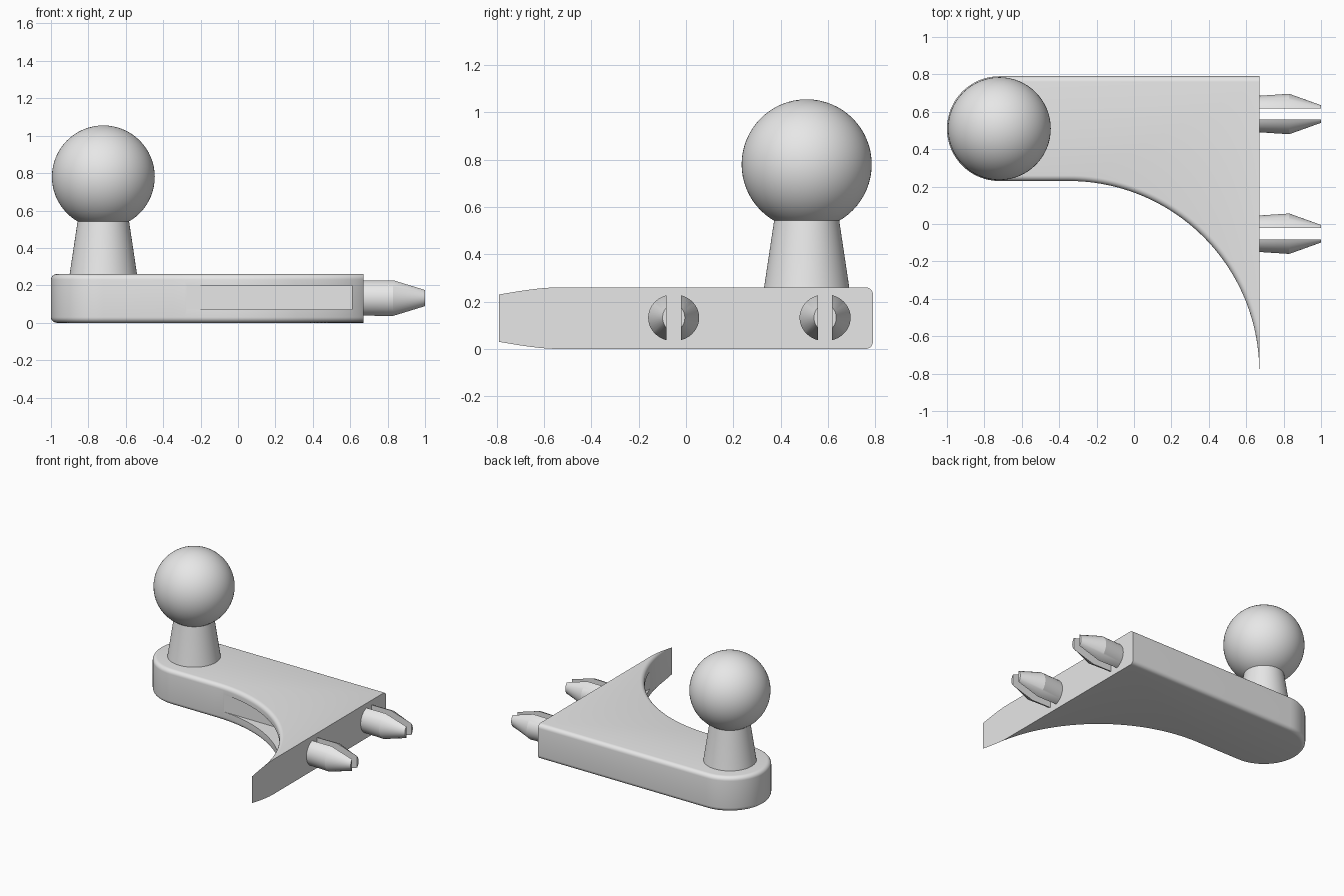
import bpy, bmesh, math

if "Cube" in bpy.data.objects:
    bpy.data.objects.remove(bpy.data.objects["Cube"])

grey = bpy.data.materials.new("plain grey")
grey.diffuse_color = (0.8, 0.8, 0.8, 1)
grey.use_nodes = True
grey.node_tree.nodes["Principled BSDF"].inputs["Base Color"].default_value = grey.diffuse_color


def finish(name, bm, angle=35):
    """Turn a bmesh into a shaded, coloured object."""
    bmesh.ops.recalc_face_normals(bm, faces=bm.faces)
    me = bpy.data.meshes.new(name)
    bm.to_mesh(me)
    bm.free()
    me.materials.append(grey)
    ob = bpy.data.objects.new(name, me)
    bpy.context.collection.objects.link(ob)
    shade(ob, angle)
    return ob


def shade(ob, angle):
    bpy.ops.object.select_all(action='DESELECT')
    bpy.context.view_layer.objects.active = ob
    ob.select_set(True)
    bpy.ops.object.shade_smooth_by_angle(angle=math.radians(angle))


def loft(rings):
    """Skin equal-length closed rings and cap both ends."""
    bm = bmesh.new()
    vs = [[bm.verts.new(p) for p in r] for r in rings]
    n = len(rings[0])
    for a, b in zip(vs, vs[1:]):
        for i in range(n):
            j = (i + 1) % n
            bm.faces.new((a[i], a[j], b[j], b[i]))
    bm.faces.new(vs[0])
    bm.faces.new(vs[-1])
    return bm


# Main dimensions
BX, BY, END_R = -0.72, 0.51, 0.28        # rounded end under the ball
CX, CY, ARC_R = -0.35, -0.79, 1.02       # concave sweep
FACE_X, H, FILLET = 0.67, 0.26, 0.03     # mounting face, thickness, edge radius


def outline(d, z):
    """Plate outline inset by d; the mounting face stays flat."""
    pts = [(FACE_X, BY + END_R - d, z)]
    for i in range(33):
        a = math.pi / 2 + math.pi * i / 32
        r = END_R - d
        pts.append((BX + r * math.cos(a), BY + r * math.sin(a), z))
    r = ARC_R + d
    end = math.acos(min(1, (FACE_X - CX) / r))
    for i in range(49):
        a = math.pi / 2 + (end - math.pi / 2) * i / 48
        pts.append((CX + r * math.cos(a), CY + r * math.sin(a), z))
    return pts


# Plate with rounded top and bottom edges
steps = [math.pi / 2 * i / 6 for i in range(7)]
low = [(FILLET * (1 - math.sin(a)), FILLET * (1 - math.cos(a))) for a in steps]
levels = low + [(d, H - z) for d, z in reversed(low)]
plate = finish("plate", loft([outline(d, z) for d, z in levels]))

# Pocket let into the concave side
bm = bmesh.new()
bmesh.ops.create_cube(bm, size=1)
for v in bm.verts:
    v.co = (0.61 if v.co.x > 0 else -0.30,
            0.227 if v.co.y > 0 else -0.95,
            0.20 if v.co.z > 0 else 0.07)
cutter = finish("pocket_cutter", bm)
mod = plate.modifiers.new("pocket", 'BOOLEAN')
mod.object = cutter
mod.operation = 'DIFFERENCE'
mod.solver = 'EXACT'
bpy.context.view_layer.objects.active = plate
bpy.ops.object.modifier_apply(modifier="pocket")
shade(plate, 35)
cutter.hide_render = True
cutter.hide_viewport = True


# Tapered neck
def circle(r, z, n=64):
    return [(BX + r * math.cos(2 * math.pi * i / n),
             BY + r * math.sin(2 * math.pi * i / n), z) for i in range(n)]


finish("neck", loft([circle(0.182, H - 0.01), circle(0.18, H), circle(0.135, 0.56)]))

# Ball
bm = bmesh.new()
bmesh.ops.create_uvsphere(bm, u_segments=64, v_segments=32, radius=0.275)
bmesh.ops.translate(bm, verts=bm.verts, vec=(BX, BY, 0.78))
finish("ball", bm)


# Split snap pegs: two D-shaped prongs each, splayed then tapered
def prong(y0, side, name):
    rings = []
    for x, ry, rz in ((0.66, 0.097, 0.099), (0.83, 0.108, 0.099), (1.0, 0.047, 0.056)):
        lim = math.acos(0.03 / ry)
        rings.append([(x, y0 + side * ry * math.cos(a), 0.132 + rz * math.sin(a))
                      for a in (lim * (2 * i / 20 - 1) for i in range(21))])
    finish(name, loft(rings), 20)


for label, y0 in (("rear", 0.588), ("front", -0.052)):
    for part, side in (("outer", 1), ("inner", -1)):
        prong(y0, side, f"{label}_peg_{part}_prong")
